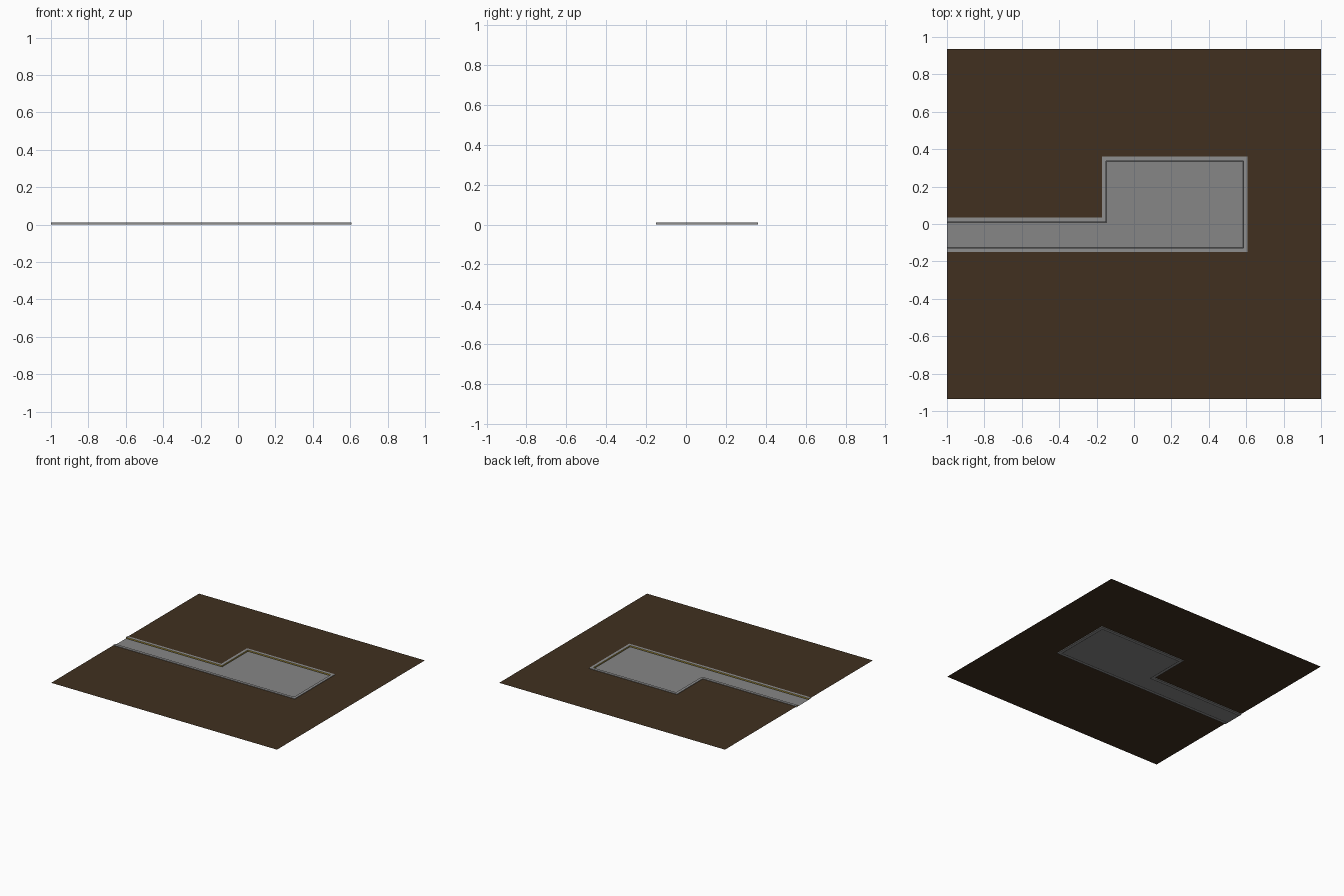
import bpy

if "Cube" in bpy.data.objects:
    bpy.data.objects.remove(bpy.data.objects["Cube"])

# flat colours
def material(name, rgb):
    m = bpy.data.materials.new(name)
    m.diffuse_color = (*rgb, 1)
    m.use_nodes = True
    m.node_tree.nodes["Principled BSDF"].inputs["Base Color"].default_value = m.diffuse_color
    return m

earth = material("brown earth", (0.052, 0.030, 0.014))
concrete = material("kerb concrete", (0.275, 0.275, 0.275))
asphalt = material("paving grey", (0.24, 0.24, 0.24))
joint = material("dark joint", (0.06, 0.06, 0.06))
yellow = material("kerb yellow", (0.45, 0.33, 0.05))

def make(name, verts, faces, mat):
    me = bpy.data.meshes.new(name)
    me.from_pydata(verts, [], faces)
    me.materials.append(mat)
    ob = bpy.data.objects.new(name, me)
    bpy.context.collection.objects.link(ob)
    return ob

# outline of the paved area: a road entering from -x into a rectangular lot
X0, XL, XR = -1.0, -0.172, 0.608
YB, YP, YT = -0.150, 0.034, 0.360
EDGE = 0.935

def outline(d, z):
    """Outline moved inwards by d, running from one open end to the other."""
    return [(X0, YB + d, z), (XR - d, YB + d, z), (XR - d, YT - d, z),
            (XL + d, YT - d, z), (XL + d, YP - d, z), (X0, YP - d, z)]

def strip(name, outer, inner, mat):
    n = len(outer)
    return make(name, outer + inner,
                [(i, i + 1, n + i + 1, n + i) for i in range(n - 1)], mat)

ZG, ZK, ZP = 0.006, 0.010, 0.0   # ground, kerb top and paving levels
W, G = 0.022, 0.028              # kerb width, outer edge of paving

# ground sheet around the paved area
verts, faces = [], []
for xa, xb, ya, yb in ((-1, 1, -EDGE, YB), (XR, 1, YB, EDGE),
                       (-1, XR, YT, EDGE), (-1, XL, YP, YT)):
    b = len(verts)
    verts += [(xa, ya, ZG), (xb, ya, ZG), (xb, yb, ZG), (xa, yb, ZG)]
    faces.append((b, b + 1, b + 2, b + 3))
make("ground", verts, faces, earth)

# kerb: outer side, top and painted inner side
strip("kerb_outer_side", outline(0, ZP), outline(0, ZK), concrete)
strip("kerb_top", outline(0, ZK), outline(W, ZK), concrete)
strip("kerb_inner_side", outline(W, ZK), outline(W, ZP), yellow)

# dark joint between kerb and paving
strip("gutter_joint", outline(W, ZP), outline(G, ZP), joint)

# paving
make("paving", outline(G, ZP), [tuple(range(6))], asphalt)

# paving underlay below the kerb
strip("kerb_base", outline(W, ZP), outline(0, ZP), concrete)
